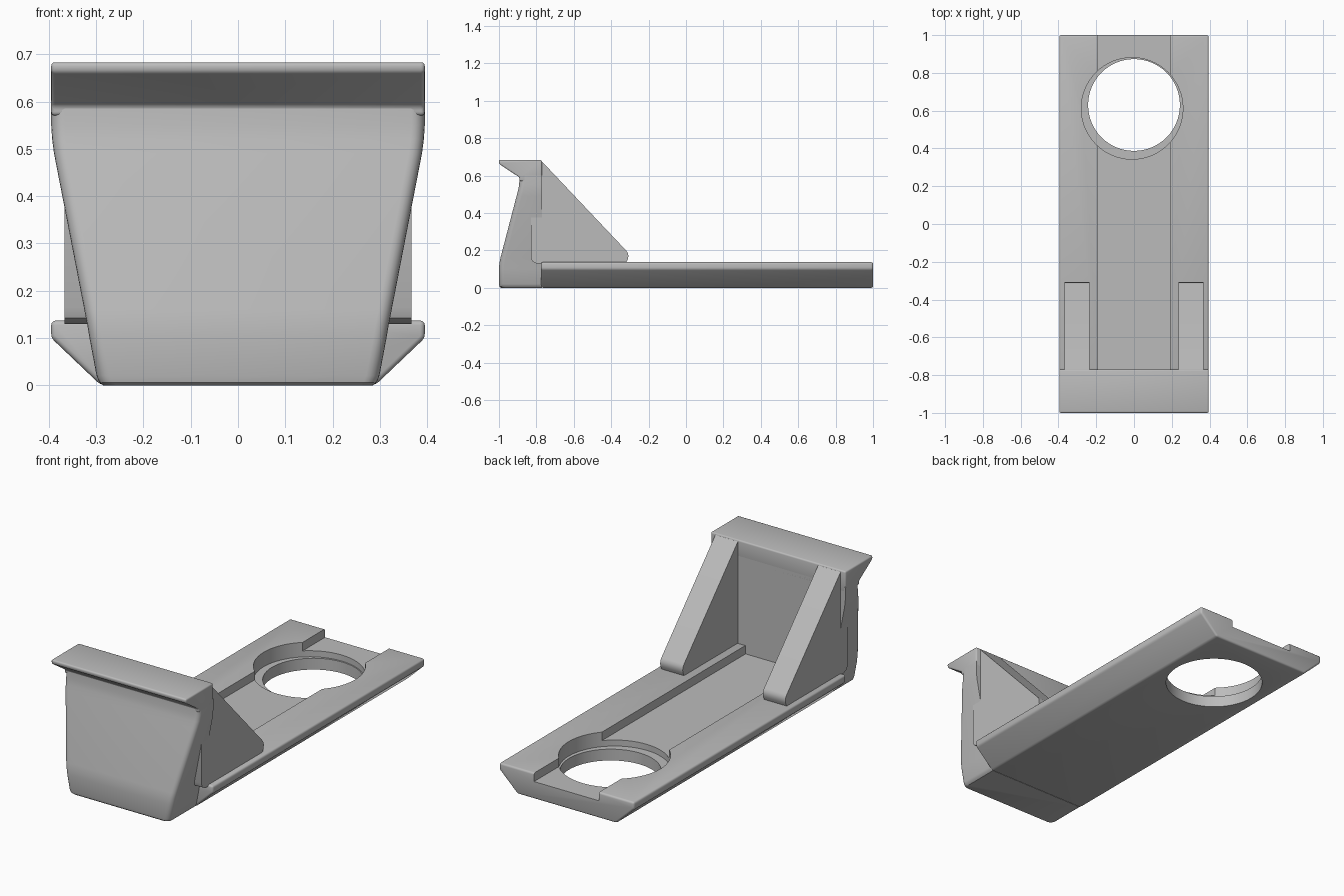
import bpy, bmesh, math

cube = bpy.data.objects.get("Cube")
if cube:
    bpy.data.objects.remove(cube, do_unlink=True)

grey = bpy.data.materials.new("plain_grey")
grey.use_nodes = True
color = (0.5, 0.5, 0.5, 1)
grey.diffuse_color = color
grey.node_tree.nodes["Principled BSDF"].inputs["Base Color"].default_value = color


def loft(name, rings):
    """Skin a stack of closed rings and cap both ends."""
    bm = bmesh.new()
    rows = [[bm.verts.new(p) for p in ring] for ring in rings]
    n = len(rows[0])
    for a, b in zip(rows, rows[1:]):
        for i in range(n):
            j = (i + 1) % n
            bm.faces.new((a[i], a[j], b[j], b[i]))
    bm.faces.new(rows[0])
    bm.faces.new(rows[-1])
    bmesh.ops.recalc_face_normals(bm, faces=bm.faces)
    mesh = bpy.data.meshes.new(name)
    bm.to_mesh(mesh)
    bm.free()
    mesh.materials.append(grey)
    ob = bpy.data.objects.new(name, mesh)
    bpy.context.collection.objects.link(ob)
    return ob


def along_x(name, profile, x0, x1):
    return loft(name, [[(x, y, z) for y, z in profile] for x in (x0, x1)])


def activate(ob):
    bpy.ops.object.select_all(action="DESELECT")
    ob.select_set(True)
    bpy.context.view_layer.objects.active = ob


def round_edges(ob, width, limit=30):
    mod = ob.modifiers.new("round", "BEVEL")
    mod.width = width
    mod.segments = 3
    mod.limit_method = "ANGLE"
    mod.angle_limit = math.radians(limit)
    activate(ob)
    bpy.ops.object.modifier_apply(modifier=mod.name)


def cut(ob, cutter):
    mod = ob.modifiers.new("cut", "BOOLEAN")
    mod.operation = "DIFFERENCE"
    mod.solver = "EXACT"
    mod.object = cutter
    activate(ob)
    bpy.ops.object.modifier_apply(modifier=mod.name)
    bpy.data.objects.remove(cutter, do_unlink=True)


def smooth(ob):
    activate(ob)
    bpy.ops.object.shade_smooth_by_angle(angle=math.radians(32))


def cylinder(x, y, radius, z0, z1, sides=64):
    ring = [(x + radius * math.cos(i * math.tau / sides),
             y + radius * math.sin(i * math.tau / sides)) for i in range(sides)]
    return loft("hole_cutter", [[(px, py, z) for px, py in ring] for z in (z0, z1)])


# Base rail with chamfered underside
half = [(0.29, 0), (0.395, 0.1), (0.395, 0.137)]
section = half + [(-x, z) for x, z in reversed(half)]
rail = loft("base_rail", [[(x, y, z) for x, z in section] for y in (-0.775, 1)])
round_edges(rail, 0.01)

# Channel along the rail, round through hole and its offset recess
cut(rail, along_x("channel_cutter", [(-1.2, 0.092), (1.2, 0.092), (1.2, 0.3), (-1.2, 0.3)], -0.19, 0.19))
cut(rail, cylinder(0, 0.63, 0.243, -0.1, 0.3))
cut(rail, cylinder(-0.01, 0.612, 0.269, 0.06, 0.3))
smooth(rail)


def plate_ring(z, w, front, r=0.028, steps=5):
    """Rectangle with rounded front corners."""
    corner = [(w - r + r * math.cos(a), front + r - r * math.sin(a))
              for a in [i * math.pi / 2 / steps for i in range(steps + 1)]]
    pts = [(w, -0.77)] + corner
    pts += [(-x, y) for x, y in reversed(pts)]
    return [(x, y, z) for x, y in pts]


# Tapered front plate: height, half width, front
levels = [(0, 0.285, -0.99), (0.006, 0.293, -0.997), (0.02, 0.299, -1),
          (0.1, 0.314, -1), (0.13, 0.319, -0.998), (0.16, 0.325, -0.992),
          (0.49, 0.389, -0.906), (0.52, 0.393, -0.898), (0.55, 0.395, -0.892),
          (0.6, 0.395, -0.89)]
plate = loft("front_plate", [plate_ring(*level) for level in levels])
smooth(plate)

# Overhanging lip on top of the plate
lip = along_x("top_lip", [(-0.77, 0.57), (-0.89, 0.57), (-0.89, 0.59), (-1, 0.663),
                          (-1, 0.683), (-0.77, 0.683)], -0.395, 0.395)
round_edges(lip, 0.008)
smooth(lip)

# Sloping gussets, with rounded toe and front heel
toe = [(-0.315 + 0.005, 0.155), (-0.308, 0.17), (-0.31, 0.185), (-0.318, 0.197)]
gusset = [(-0.77, 0.675), (-0.83, 0.6), (-0.83, 0.165), (-0.822, 0.142),
          (-0.8, 0.13), (-0.322, 0.13)] + toe
for side, x0, x1 in (("left", 0.235, 0.367), ("right", -0.367, -0.235)):
    smooth(along_x(side + "_gusset", gusset, x0, x1))
